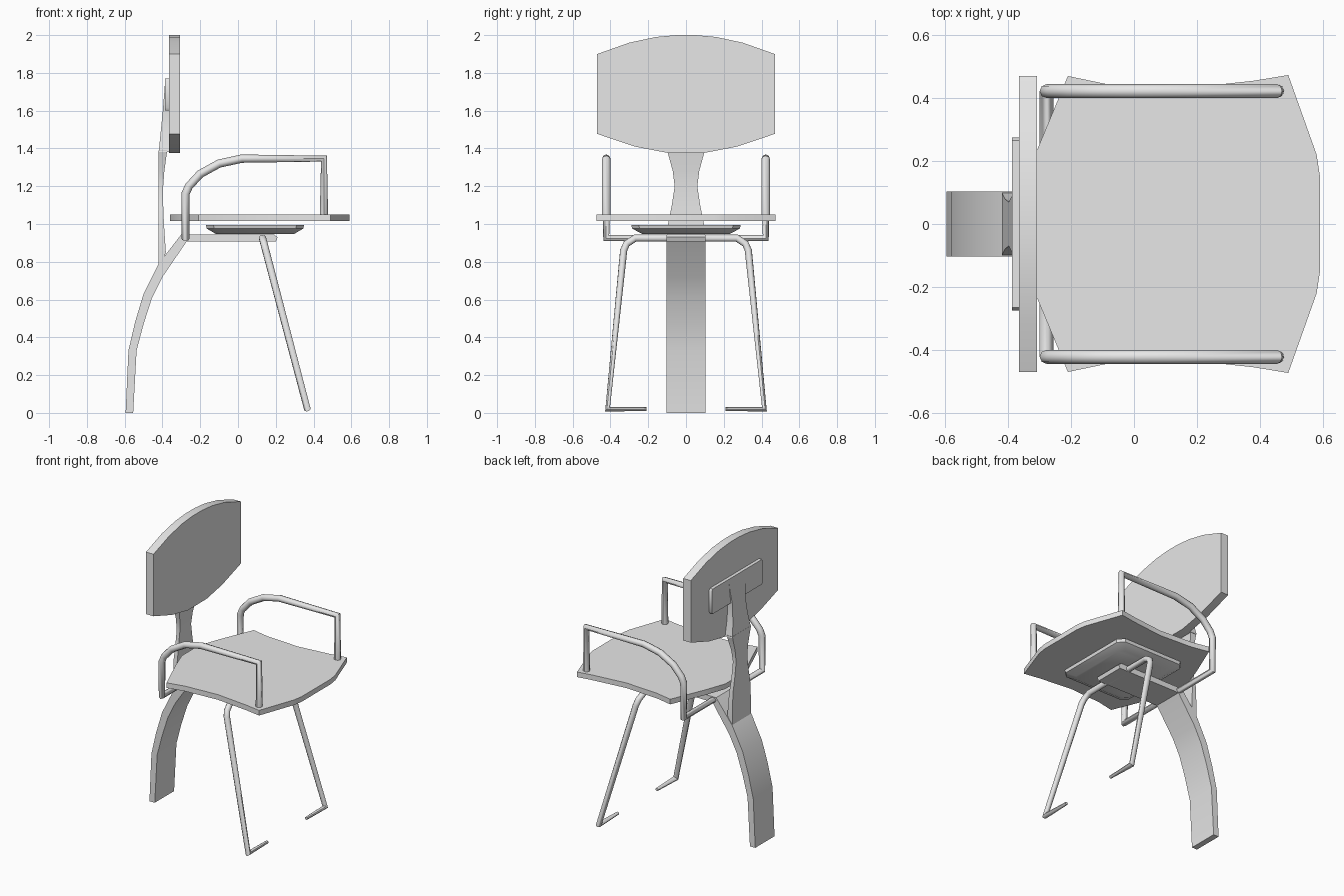
import bpy, bmesh, math
from mathutils import Vector

cube = bpy.data.objects.get("Cube")
if cube:
    bpy.data.objects.remove(cube, do_unlink=True)

grey = bpy.data.materials.new("light grey")
grey.use_nodes = True
grey.diffuse_color = (0.8, 0.8, 0.8, 1)
grey.node_tree.nodes["Principled BSDF"].inputs["Base Color"].default_value = (0.8, 0.8, 0.8, 1)


def finish(obj, angle=35):
    obj.data.materials.clear()
    obj.data.materials.append(grey)
    bpy.ops.object.select_all(action='DESELECT')
    obj.select_set(True)
    bpy.context.view_layer.objects.active = obj
    bpy.ops.object.shade_smooth_by_angle(angle=math.radians(angle))
    return obj


def loft(name, rings, angle=35):
    """Solid skinned through a list of equal rings of points."""
    bm = bmesh.new()
    rows = [[bm.verts.new(p) for p in ring] for ring in rings]
    n = len(rows[0])
    for a, b in zip(rows, rows[1:]):
        for i in range(n):
            j = (i + 1) % n
            bm.faces.new((a[i], a[j], b[j], b[i]))
    bm.faces.new(rows[0])
    bm.faces.new(rows[-1])
    bmesh.ops.recalc_face_normals(bm, faces=bm.faces)
    mesh = bpy.data.meshes.new(name)
    bm.to_mesh(mesh)
    bm.free()
    obj = bpy.data.objects.new(name, mesh)
    bpy.context.collection.objects.link(obj)
    return finish(obj, angle)


def tube(name, points, radius, radii=None):
    """Round bar along a path with mitred corners."""
    curve = bpy.data.curves.new(name, 'CURVE')
    curve.dimensions = '3D'
    curve.bevel_depth = radius
    curve.bevel_resolution = 2
    curve.use_fill_caps = True
    line = curve.splines.new('POLY')
    line.points.add(len(points) - 1)
    for i, p in enumerate(points):
        line.points[i].co = (*p, 1)
        line.points[i].radius = radii[i] if radii else 1
    obj = bpy.data.objects.new(name, curve)
    bpy.context.collection.objects.link(obj)
    bpy.ops.object.select_all(action='DESELECT')
    obj.select_set(True)
    bpy.context.view_layer.objects.active = obj
    bpy.ops.object.convert(target='MESH')
    return finish(bpy.context.view_layer.objects.active, 50)


def mirrored(half):
    """Close a half outline by reflecting its second-axis value."""
    return half + [(a, -b) for a, b in reversed(half)]


# Seat: flared corners, waisted sides, bowed front
seat = mirrored([(-0.36, 0.09), (-0.31, 0.23), (-0.21, 0.47), (-0.09, 0.445), (0.15, 0.43),
                 (0.38, 0.455), (0.49, 0.473), (0.58, 0.22), (0.59, 0.155)])
loft("seat", [[(x, y, z) for x, y in seat] for z in (1.015, 1.05)])

# Tapered pan below the seat
pan = mirrored([(-0.26, 0.25), (-0.22, 0.29), (0.22, 0.29), (0.26, 0.25)])
loft("seat_pan", [[(0.09 + x * s, y * s, z) for x, y in pan]
                  for s, z in ((0.8, 0.948), (0.98, 0.975), (1, 0.995))])

# Backrest board: bowed top and bottom
half_back = [(2.0, 0.05), (1.99, 0.16), (1.96, 0.3), (1.9, 0.47),
             (1.477, 0.47), (1.41, 0.27), (1.377, 0.1)]
back = mirrored(half_back)
loft("backrest", [[(x, y, z) for z, y in back] for x in (-0.365, -0.308)], 20)

# Mounting plate behind the backrest
plate = mirrored([(1.6, 0.265), (1.615, 0.275), (1.755, 0.275), (1.77, 0.265)])
loft("backrest_plate", [[(x, y, z) for z, y in plate] for x in (-0.387, -0.363)])


# Back posts: flat bars waisted in the middle
def flat_bar(name, rows):
    loft(name, [[(b, -w, z), (f, -w, z), (f, w, z), (b, w, z)] for z, b, f, w in rows])


flat_bar("back_post", [(0.78, -0.42, -0.405, 0.1), (0.85, -0.42, -0.382, 0.1),
                       (1.0, -0.42, -0.392, 0.095), (1.1, -0.42, -0.396, 0.075),
                       (1.2, -0.42, -0.396, 0.06), (1.28, -0.42, -0.39, 0.07),
                       (1.39, -0.42, -0.375, 0.1)])
flat_bar("back_post_top", [(1.38, -0.42, -0.365, 0.1), (1.48, -0.41, -0.365, 0.08),
                           (1.6, -0.398, -0.365, 0.07), (1.7, -0.39, -0.365, 0.085),
                           (1.77, -0.385, -0.365, 0.09)])

# Rear leg: one broad strap that bends forward under the seat
outer = [(-0.595, 0), (-0.58, 0.33), (-0.545, 0.48), (-0.5, 0.63), (-0.42, 0.79),
         (-0.3, 0.945), (0.19, 0.945), (0.21, 0.93)]
inner = [(0.2, 0.907), (-0.272, 0.907), (-0.4, 0.72), (-0.455, 0.61),
         (-0.5, 0.47), (-0.537, 0.33), (-0.555, 0)]
loft("rear_leg", [[(x, y, z) for x, z in outer + inner] for y in (-0.104, 0.104)])

# Arm rail: a single bar running under the seat and up both sides
arm = [(-0.278, 0.925), (-0.278, 1.16), (-0.26, 1.2), (-0.2, 1.265), (-0.1, 1.32),
       (0.02, 1.346), (0.455, 1.346), (0.455, 1.04)]
right_arm = [(x, -0.422, z) for x, z in reversed(arm)]
left_arm = [(x, 0.422, z) for x, z in arm]
tube("arm_rail", right_arm + left_arm, 0.022)

# Front legs: one bent bar with inward flattened feet
leg = [(0.21, 0.02), (0.415, 0.02), (0.33, 0.86), (0.315, 0.895), (0.27, 0.925)]
left_leg = [(0.13 + (0.925 - z) * 0.262, y, z) for y, z in leg]
right_leg = [(x, -y, z) for x, y, z in reversed(left_leg)]
sizes = [0.5, 0.9, 1, 1, 1]
tube("front_legs", left_leg + right_leg, 0.02, sizes + sizes[::-1])
